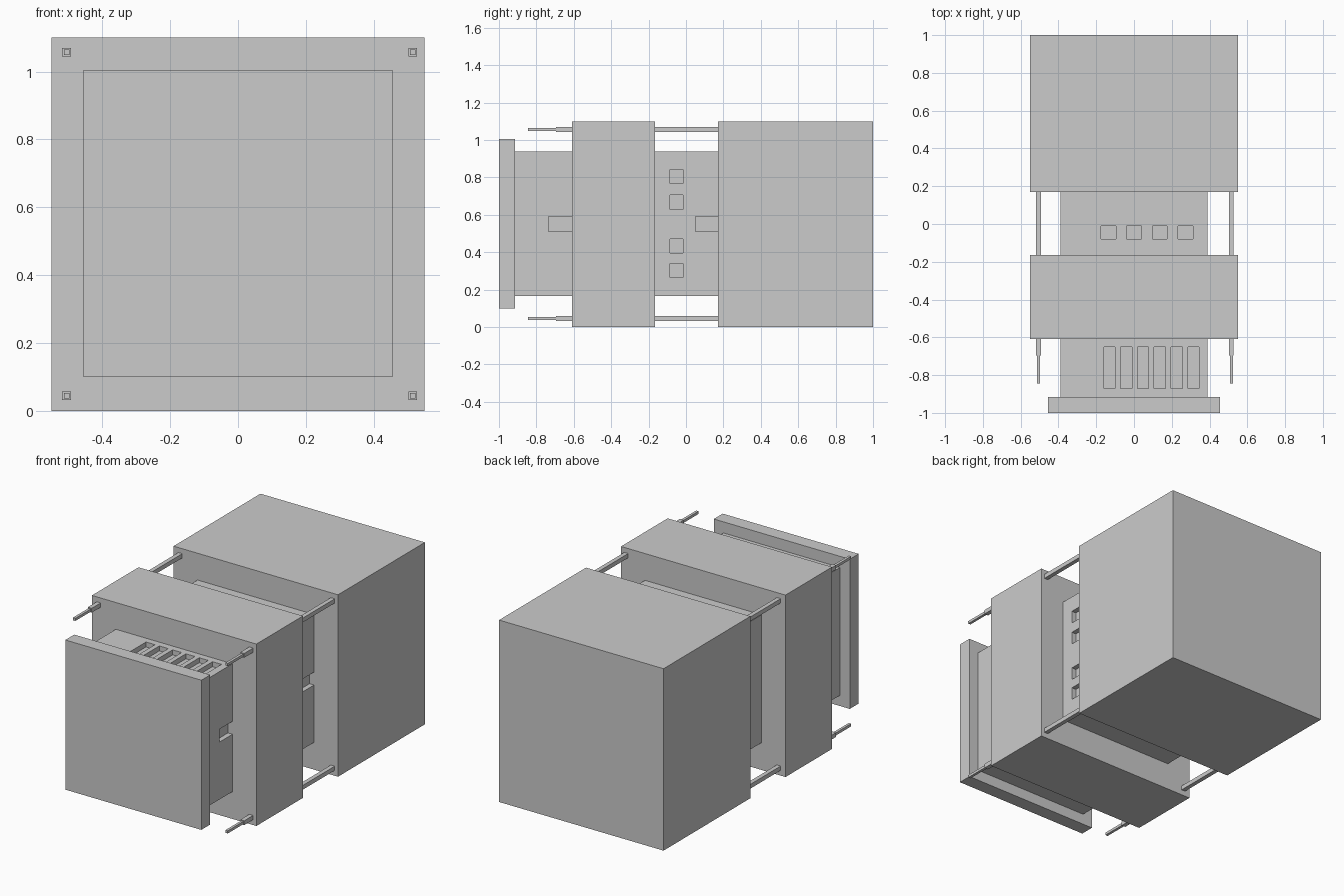
import bpy, bmesh
from mathutils import Matrix

if "Cube" in bpy.data.objects:
    bpy.data.objects.remove(bpy.data.objects["Cube"])


def make_boxes(name, boxes):
    """One object made of boxes given as ((x0, x1), (y0, y1), (z0, z1))."""
    bm = bmesh.new()
    for spans in boxes:
        centre = [(a + b) / 2 for a, b in spans]
        size = [b - a for a, b in spans]
        m = Matrix.Translation(centre) @ Matrix.Diagonal((*size, 1))
        bmesh.ops.create_cube(bm, size=1, matrix=m)
    mesh = bpy.data.meshes.new(name)
    bm.to_mesh(mesh)
    bm.free()
    ob = bpy.data.objects.new(name, mesh)
    bpy.context.collection.objects.link(ob)
    return ob


def carve(ob, boxes):
    """Cut box-shaped recesses into an object and drop the cutter."""
    cutter = make_boxes("cutter", boxes)
    cutter.hide_render = True
    mod = ob.modifiers.new("recesses", 'BOOLEAN')
    mod.object = cutter
    mod.operation = 'DIFFERENCE'
    mod.solver = 'EXACT'
    bpy.context.view_layer.objects.active = ob
    bpy.ops.object.modifier_apply(modifier=mod.name)
    bpy.data.objects.remove(cutter)


SIDE, TOP, DEPTH = 0.39, 0.938, 0.03
side_cut = (SIDE - DEPTH, SIDE + 0.1)
top_cut = (TOP - DEPTH, TOP + 0.1)

# Large outer blocks and front plate
make_boxes("rear_block", [((-0.55, 0.55), (0.17, 1.0), (0, 1.1))])
make_boxes("middle_block", [((-0.55, 0.55), (-0.61, -0.165), (0, 1.1))])
make_boxes("front_plate", [((-0.455, 0.455), (-1.0, -0.915), (0.1, 1.005))])

# Front core: row of top slots and a side notch
front_core = make_boxes("front_core", [((-SIDE, SIDE), (-0.915, -0.61), (0.165, TOP))])
slots = [((-0.16 + i * 0.089, -0.1 + i * 0.089), (-0.87, -0.65), top_cut) for i in range(6)]
carve(front_core, slots + [(side_cut, (-0.735, -0.55), (0.512, 0.59))])

# Rear core: square windows on top and right side, and a side notch
rear_core = make_boxes("rear_core", [((-SIDE, SIDE), (-0.165, 0.17), (0.165, TOP))])
windows = [((x - 0.039, x + 0.039), (-0.08, -0.01), top_cut)
           for x in (-0.135, 0.0, 0.137, 0.273)]
windows += [(side_cut, (-0.085, -0.015), (z - 0.038, z + 0.038))
            for z in (0.302, 0.433, 0.667, 0.805)]
carve(rear_core, windows + [(side_cut, (0.05, 0.25), (0.512, 0.59))])

# Corner rods: thick spans with thin tips
for side, x in (("left", -0.505), ("right", 0.515)):
    for level, z in (("lower", 0.045), ("upper", 1.057)):
        parts = [(0.013, -0.165, 0.17), (0.013, -0.695, -0.61), (0.008, -0.845, -0.695)]
        make_boxes(f"{level}_{side}_rod",
                   [((x - r, x + r), (y0, y1), (z - r, z + r)) for r, y0, y1 in parts])
